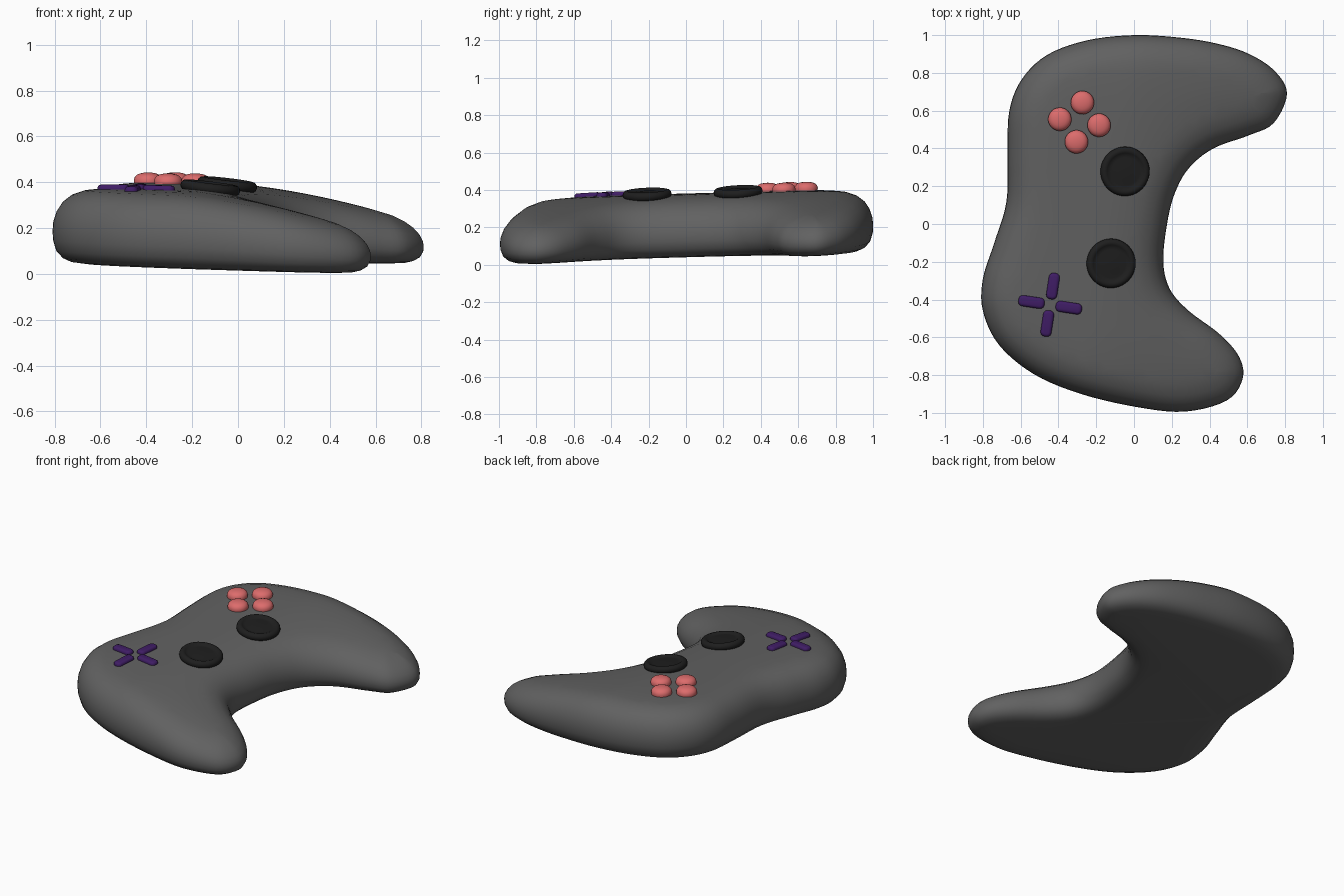
import bpy, bmesh, math
from mathutils import Vector, Matrix
from mathutils.geometry import delaunay_2d_cdt

if "Cube" in bpy.data.objects:
    bpy.data.objects.remove(bpy.data.objects["Cube"])

# Shell outline seen from above (clockwise)
OUT = [(0, 1), (.24, .987), (.44, .955), (.61, .9), (.745, .81), (.81, .69), (.74, .535),
       (.61, .47), (.42, .4), (.29, .295), (.215, .16), (.175, 0), (.155, -.2),
       (.19, -.345), (.29, -.46), (.45, -.58), (.555, -.7), (.575, -.82),
       (.49, -.935), (.27, -.993), (.02, -.97), (-.28, -.9), (-.53, -.795),
       (-.715, -.64), (-.8, -.46), (-.80, -.29), (-.74, -.1), (-.675, .12),
       (-.67, .38), (-.66, .6), (-.595, .765), (-.46, .895), (-.25, .972)]
V = Vector((.988, -.15))    # direction of the grips
U = Vector((.15, .988))     # direction across the controller
EDGE = .14                  # width of the rounded border


def sample(pts, k=5):
    """Closed Catmull-Rom curve."""
    p, n, res = [Vector(q) for q in pts], len(pts), []
    for i in range(n):
        a, b, c, d = (p[(i + j - 1) % n] for j in range(4))
        for s in range(k):
            t = s / k
            res.append(.5 * (2 * b + (c - a) * t + (2 * a - 5 * b + 4 * c - d) * t * t
                             + (3 * b - a - 3 * c + d) * t ** 3))
    return res


CURVE = sample(OUT)
N = len(CURVE)


def base(p):
    return .041 + .032 * p.y - .025 * p.x


def thick(p):
    return .332 - .19 * max(0, p.dot(V) + .15) ** 1.5


def height(p):
    """Top surface inside the rounded border."""
    d = min((p - q).length for q in CURVE)
    return base(p) + thick(p) * (1 - .04 * math.exp(-max(0, d - EDGE) / .08))


def material(name, col):
    m = bpy.data.materials.new(name)
    m.diffuse_color = (*col, 1)
    m.use_nodes = True
    m.node_tree.nodes["Principled BSDF"].inputs["Base Color"].default_value = m.diffuse_color
    return m


def finish(bm, name, mat):
    bmesh.ops.recalc_face_normals(bm, faces=bm.faces[:])
    for f in bm.faces:
        f.smooth = True
    me = bpy.data.meshes.new(name)
    bm.to_mesh(me)
    bm.free()
    me.materials.append(mat)
    ob = bpy.data.objects.new(name, me)
    bpy.context.collection.objects.link(ob)
    return ob


GREY = material("shell_grey", (.12, .12, .12))
BLACK = material("stick_black", (.013, .013, .013))
RED = material("button_red", (.72, .15, .15))
PURPLE = material("pad_purple", (.05, .012, .13))


# Shell: inset rings around the side, triangulated domed top, flat base
def build_shell():
    bm = bmesh.new()
    prof = [(EDGE, 0), (.08, .02), (.045, .065), (.016, .16), (.002, .3), (0, .42), (.003, .54),
            (.018, .68), (.045, .805), (.085, .9), (EDGE, .96)]
    normals = []
    for i in range(N):
        t = (CURVE[(i + 3) % N] - CURVE[i - 3]).normalized()
        normals.append(Vector((t.y, -t.x)))
    rings = []
    for d, f in prof:
        ring = []
        for p, n in zip(CURVE, normals):
            q = p + n * d
            ring.append(bm.verts.new((q.x, q.y, base(q) + f * thick(q))))
        rings.append(ring)
    for a, b in zip(rings, rings[1:]):
        for i in range(N):
            j = (i + 1) % N
            bm.faces.new((a[i], a[j], b[j], b[i]))
    bm.faces.new(rings[0])
    border = [v.co.xy.copy() for v in rings[-1]]
    step = .045
    inner = [Vector((i * step, j * step)) for i in range(-20, 21) for j in range(-23, 24)]
    inner = [p for p in inner if min((p - q).length for q in CURVE) > EDGE + .022]
    edges = [(i, (i + 1) % N) for i in range(N)]
    vs, _, fs, orig, _, _ = delaunay_2d_cdt(border + inner, edges, [], 1, 1e-6)
    used = {i for f in fs for i in f}
    new = {}
    for i in used:
        src = orig[i][0] if orig[i] else N
        new[i] = rings[-1][src] if src < N else bm.verts.new((vs[i].x, vs[i].y, height(vs[i])))
    for f in fs:
        bm.faces.new([new[i] for i in f])
    return finish(bm, "controller_shell", GREY)


build_shell()


def place(u, v):
    """Matrix on the top surface, local x along V and y along U."""
    p, e = U * u + V * v, .05
    dx = (height(p + V * e) - height(p - V * e)) / (2 * e)
    dy = (height(p + U * e) - height(p - U * e)) / (2 * e)
    x = Vector((V.x, V.y, dx)).normalized()
    z = x.cross(Vector((U.x, U.y, dy))).normalized()
    rot = Matrix((x, z.cross(x), z)).transposed().to_4x4()
    return Matrix.Translation((p.x, p.y, height(p))) @ rot


def lathe(name, prof, mat, u, v, seg=40):
    bm = bmesh.new()
    vs = [bm.verts.new((r, 0, z)) for r, z in prof]
    es = [bm.edges.new(e) for e in zip(vs, vs[1:])]
    bmesh.ops.spin(bm, geom=vs + es, cent=(0, 0, 0), axis=(0, 0, 1),
                   angle=2 * math.pi, steps=seg)
    bmesh.ops.remove_doubles(bm, verts=bm.verts[:], dist=1e-5)
    ob = finish(bm, name, mat)
    ob.matrix_world = place(u, v)


# Thumb sticks with raised rim and shallow dish
STICK = [(.07, -.06), (.085, -.03), (.115, -.012), (.127, -.002), (.131, .01), (.129, .022),
         (.12, .032), (.108, .035), (.098, .031), (.09, .025), (.075, .025), (.04, .028), (0, .029)]
lathe("stick_back", STICK, BLACK, .269, -.09)
lathe("stick_front", STICK, BLACK, -.224, -.09)

# Four domed face buttons and four direction bars
BUTTON = [(.055, -.02), (.061, -.005), (.062, .012), (.058, .025), (.048, .035),
          (.034, .041), (.017, .044), (0, .045)]


def pad_bar(name, u, v, along_u):
    bm = bmesh.new()
    bmesh.ops.create_cube(bm, size=1)
    bmesh.ops.scale(bm, vec=(.058, .14, .05), verts=bm.verts[:])
    side = [e for e in bm.edges if abs(e.verts[0].co.z - e.verts[1].co.z) > .01]
    bmesh.ops.bevel(bm, geom=side, offset=.024, segments=5, profile=.5, affect='EDGES')
    rim = [e for e in bm.edges if min(q.co.z for q in e.verts) > .02]
    bmesh.ops.bevel(bm, geom=rim, offset=.015, segments=3, profile=.5, affect='EDGES')
    ob = finish(bm, name, PURPLE)
    turn = Matrix.Rotation(0 if along_u else math.pi / 2, 4, 'Z')
    ob.matrix_world = place(u, v) @ turn @ Matrix.Translation((0, 0, -.005))


for i, (a, b) in enumerate([(1, 0), (0, 1), (-1, 0), (0, -1)]):
    lathe(f"face_button_{i + 1}", BUTTON, RED, .49 + .105 * a, -.367 + .105 * b, 28)
    pad_bar(f"direction_bar_{i + 1}", -.49 + .1 * a, -.375 + .1 * b, a != 0)
